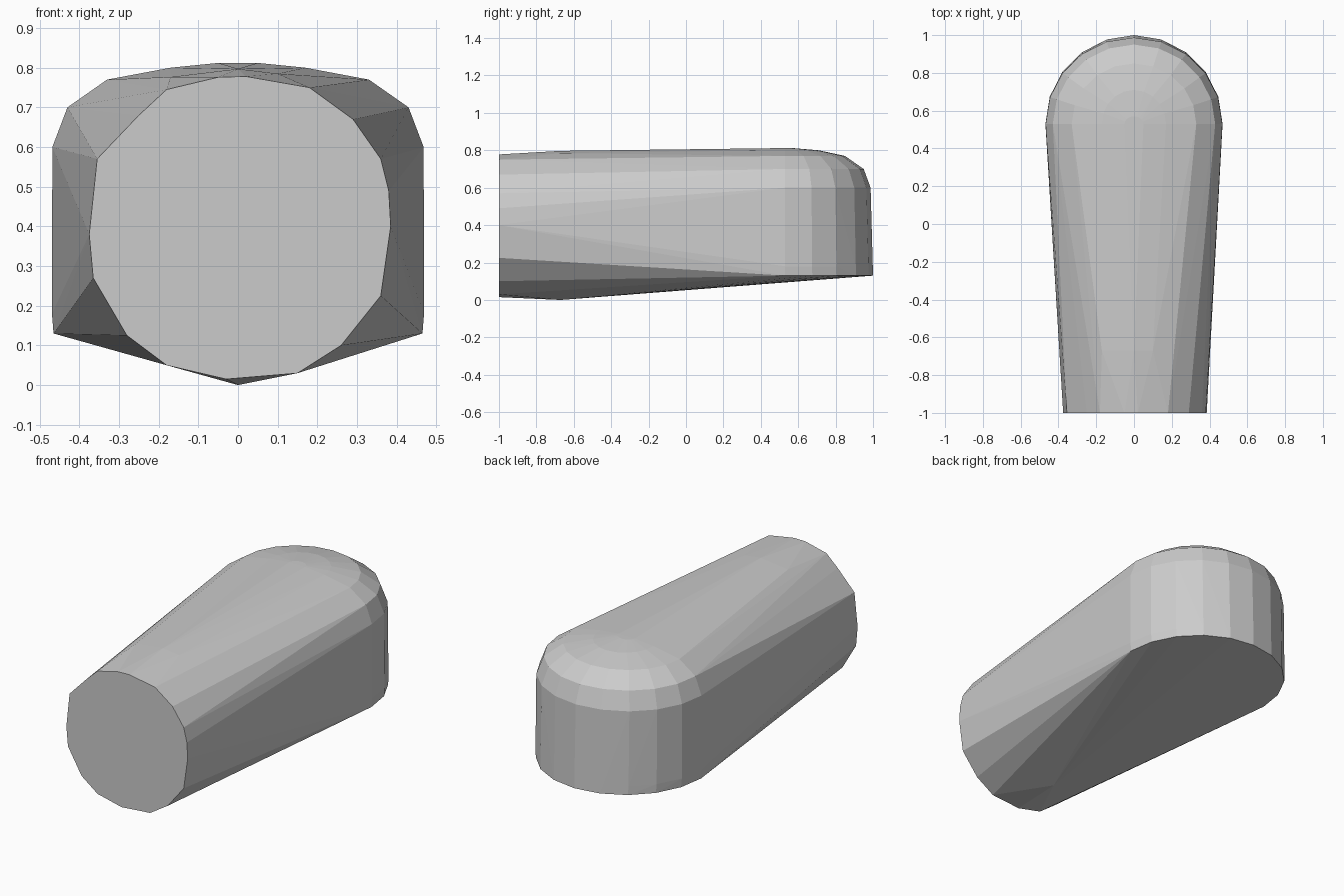
import bpy, bmesh
from math import sin, cos, pi

if "Cube" in bpy.data.objects:
    bpy.data.objects.remove(bpy.data.objects["Cube"])

bm = bmesh.new()

# Flat round front end, as (x, z)
front = [(0.02, .778), (.18, .75), (.29, .67), (.36, .57), (.38, .49), (.385, .4),
         (.36, .225), (.26, .1), (.15, .03), (-.03, .015), (-.18, .05), (-.28, .125),
         (-.365, .27), (-.375, .38), (-.355, .57), (-.25, .68), (-.18, .745), (-.05, .776)]
for x, z in front:
    bm.verts.new((x, -1, z))

# Slight belly and crown behind the front face
bm.verts.new((0, -.67, 0))
for x in (-.17, 0, .1):
    bm.verts.new((x, -.67, .797 - abs(x) * .12))

# Rounded back end: half-round layers (z, x radius, y radius)
layers = [(.13, .465, .47), (.18, .469, .467), (.6, .468, .457), (.7, .43, .42),
          (.77, .33, .32), (.80, .17, .18), (.812, .05, .04)]
for z, rx, ry in layers:
    for i in range(11):
        a = pi * i / 10
        bm.verts.new((rx * cos(a), .53 + ry * sin(a), z))

# Wrap all sections in one convex faceted skin
res = bmesh.ops.convex_hull(bm, input=bm.verts[:])
loose = [v for v in bm.verts if not v.link_faces]
bmesh.ops.delete(bm, geom=loose, context='VERTS')
bmesh.ops.dissolve_limit(bm, angle_limit=.01, verts=bm.verts[:], edges=bm.edges[:])
bmesh.ops.recalc_face_normals(bm, faces=bm.faces[:])

mesh = bpy.data.meshes.new("tapered_body")
bm.to_mesh(mesh)
bm.free()
bpy.context.collection.objects.link(bpy.data.objects.new("tapered_body", mesh))
